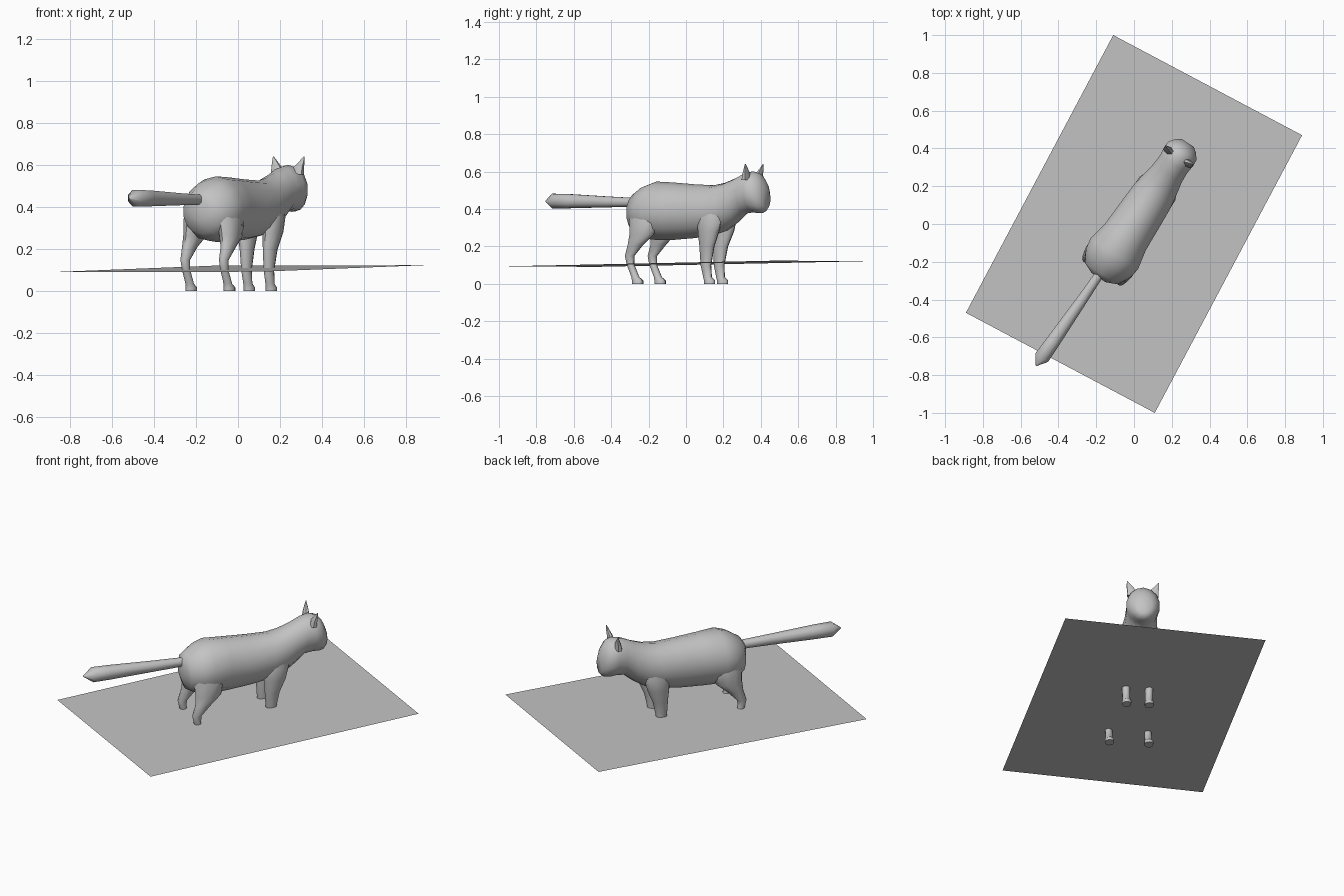
import bpy, bmesh, math
from mathutils import Matrix, Vector

YAW = Matrix.Rotation(math.radians(-33.5), 4, 'Z')

grey = bpy.data.materials.new("plain_grey")
grey.diffuse_color = (0.55, 0.55, 0.55, 1)


def finish(bm, name, smooth=True):
    bmesh.ops.recalc_face_normals(bm, faces=bm.faces)
    mesh = bpy.data.meshes.new(name)
    bm.to_mesh(mesh)
    bm.free()
    mesh.materials.append(grey)
    ob = bpy.data.objects.new(name, mesh)
    bpy.context.collection.objects.link(ob)
    if smooth:
        bpy.ops.object.select_all(action='DESELECT')
        ob.select_set(True)
        bpy.context.view_layer.objects.active = ob
        bpy.ops.object.shade_smooth_by_angle(angle=math.radians(50))
    return ob


def loft(name, rings, along, sides=12):
    """Skin ellipses; ring = (x, y, z, half width in x, other half width)."""
    bm = bmesh.new()
    other = Vector((0, 0, 1)) if along == 'Y' else Vector((0, 1, 0))
    loops = []
    for x, y, z, rx, ro in rings:
        loop = []
        for i in range(sides):
            a = 2 * math.pi * (i + 0.5) / sides
            p = Vector((x + rx * math.cos(a), y, z)) + other * (ro * math.sin(a))
            loop.append(bm.verts.new(YAW @ p))
        loops.append(loop)
    for a, b in zip(loops, loops[1:]):
        for i in range(sides):
            j = (i + 1) % sides
            bm.faces.new((a[i], a[j], b[j], b[i]))
    bm.faces.new(loops[0])
    bm.faces.new(loops[-1])
    return finish(bm, name)


# Body, neck and head: y, top, bottom, half width
profile = [
    (-.34, .450, .340, .045), (-.315, .485, .275, .105), (-.25, .527, .240, .143),
    (-.19, .547, .235, .154), (-.08, .542, .235, .132), (.06, .532, .245, .125),
    (.18, .527, .262, .118), (.25, .540, .280, .106), (.32, .565, .325, .092),
    (.38, .592, .375, .088), (.43, .602, .382, .094), (.465, .592, .378, .091),
    (.495, .555, .380, .068), (.515, .505, .400, .040)]
loft("body_and_head",
     [(0, y, (t + b) / 2, w, (t - b) / 2) for y, t, b, w in profile], 'Y', 14)

# Tail, thicker toward a pointed end
loft("tail", [(-.005, -.28, .435, .024, .024), (-.008, -.50, .438, .031, .031),
              (-.014, -.76, .442, .041, .041), (-.017, -.86, .443, .044, .042),
              (-.018, -.912, .442, .003, .003)], 'Y', 8)

# Legs and ears, bottom to top, given for the right side
hind = [(.109, -.238, 0, .026, .033), (.109, -.238, .018, .026, .033),
        (.109, -.252, .036, .021, .022), (.109, -.284, .105, .020, .021),
        (.110, -.288, .150, .023, .027), (.110, -.250, .210, .032, .047),
        (.103, -.215, .265, .044, .077), (.095, -.210, .340, .052, .088),
        (.085, -.210, .430, .040, .070)]
front = [(.063, .193, 0, .026, .032), (.063, .193, .018, .026, .032),
         (.063, .180, .036, .022, .024), (.064, .170, .100, .023, .031),
         (.066, .178, .200, .031, .045), (.072, .192, .280, .042, .065),
         (.072, .200, .350, .044, .075), (.065, .205, .430, .032, .055)]
ear = [(.058, .425, .555, .034, .022), (.062, .428, .588, .029, .017),
       (.076, .434, .615, .016, .010), (.088, .438, .642, .002, .002)]
for side, s in (("left", -1), ("right", 1)):
    for part, rings, n in (("hind_leg", hind, 10), ("front_leg", front, 10), ("ear", ear, 6)):
        loft(f"{side}_{part}", [(s * r[0],) + r[1:] for r in rings], 'Z', n)

# Thin, slightly tilted ground sheet
bm = bmesh.new()
corners = [(.11, -1, .093), (.89, .47, .124), (-.11, 1, .122), (-.89, -.47, .091)]
bm.faces.new([bm.verts.new(c) for c in corners])
finish(bm, "flat_sheet", smooth=False)
